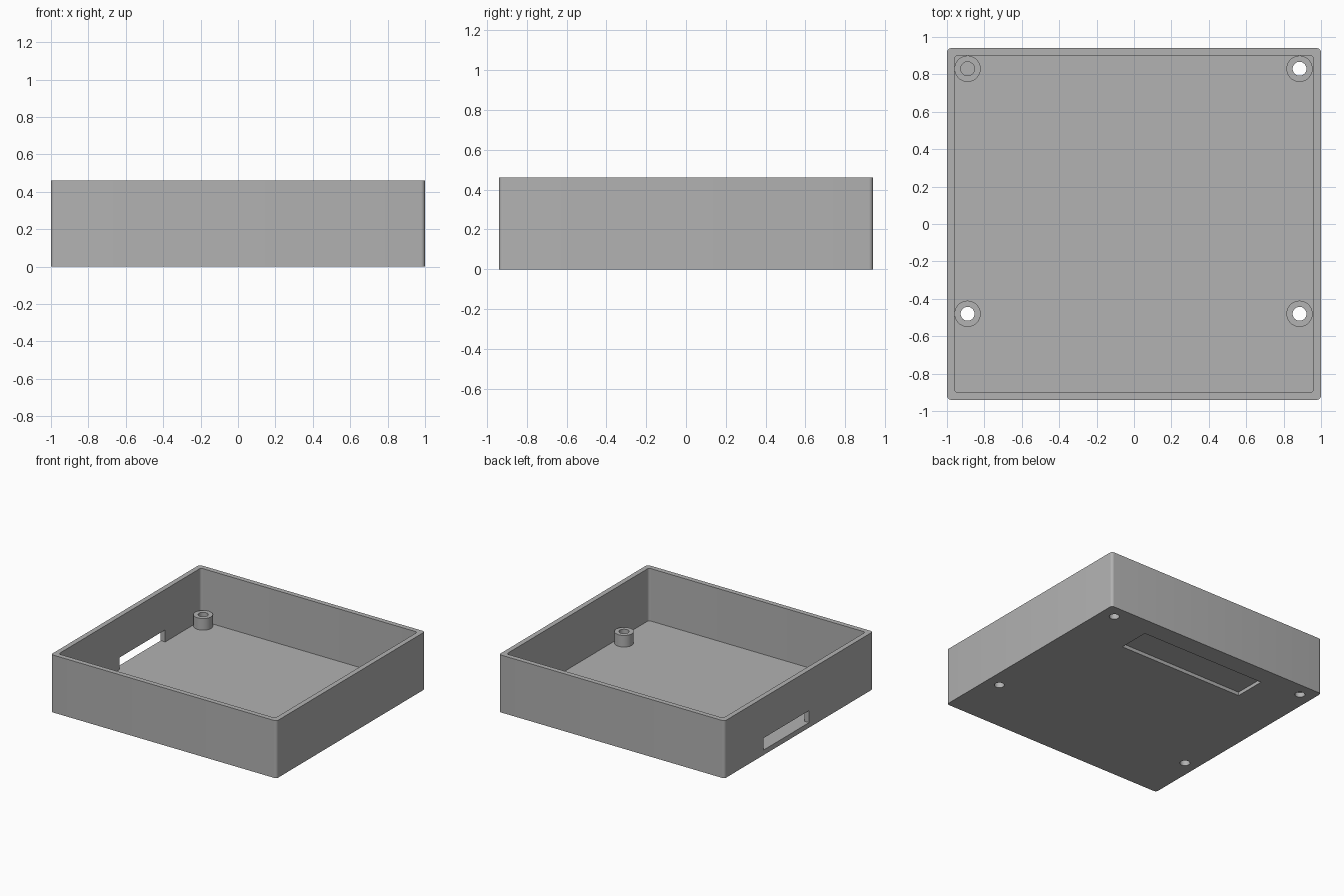
import bpy
import bmesh
import math

# Overall sizes
HALF_X, HALF_Y, HEIGHT = 1.0, 0.94, 0.46
WALL, FLOOR = 0.04, 0.04
POST_TOP, POST_R, HOLE_R = 0.133, 0.07, 0.037

cube = bpy.data.objects.get("Cube")
if cube:
    bpy.data.objects.remove(cube, do_unlink=True)

grey = bpy.data.materials.new("grey plastic")
grey.use_nodes = True
COLOUR = (0.445, 0.445, 0.445, 1)
grey.diffuse_color = COLOUR
grey.node_tree.nodes["Principled BSDF"].inputs["Base Color"].default_value = COLOUR


def prism(name, outline, z0, z1):
    """Extrude a flat outline from z0 to z1."""
    bm = bmesh.new()
    face = bm.faces.new([bm.verts.new((x, y, z0)) for x, y in outline])
    top = bmesh.ops.extrude_face_region(bm, geom=[face])["geom"]
    verts = [v for v in top if isinstance(v, bmesh.types.BMVert)]
    bmesh.ops.translate(bm, verts=verts, vec=(0, 0, z1 - z0))
    bmesh.ops.recalc_face_normals(bm, faces=bm.faces)
    mesh = bpy.data.meshes.new(name)
    bm.to_mesh(mesh)
    bm.free()
    mesh.materials.append(grey)
    obj = bpy.data.objects.new(name, mesh)
    bpy.context.collection.objects.link(obj)
    return obj


def circle(x, y, r, n=48):
    return [(x + r * math.cos(math.tau * i / n), y + r * math.sin(math.tau * i / n))
            for i in range(n)]


def rectangle(x0, x1, y0, y1):
    return [(x0, y0), (x1, y0), (x1, y1), (x0, y1)]


def rounded_rectangle(hx, hy, r, steps=6):
    points = []
    for quarter, (sx, sy) in enumerate([(1, 1), (-1, 1), (-1, -1), (1, -1)]):
        for i in range(steps + 1):
            a = (quarter + i / steps) * math.pi / 2
            points.append((sx * (hx - r) + r * math.cos(a),
                           sy * (hy - r) + r * math.sin(a)))
    return points


def cut(target, cutter):
    """Subtract the cutter from the target, then discard it."""
    cutter.hide_render = True
    mod = target.modifiers.new("cut", "BOOLEAN")
    mod.operation = "DIFFERENCE"
    mod.solver = "EXACT"
    mod.object = cutter
    bpy.context.view_layer.objects.active = target
    bpy.ops.object.modifier_apply(modifier=mod.name)
    bpy.data.objects.remove(cutter, do_unlink=True)


def smooth(obj):
    bpy.ops.object.select_all(action="DESELECT")
    obj.select_set(True)
    bpy.context.view_layer.objects.active = obj
    bpy.ops.object.shade_smooth_by_angle(angle=math.radians(30))


# Open tray with rounded vertical corners
tray = prism("tray", rounded_rectangle(HALF_X, HALF_Y, 0.022), 0, HEIGHT)
cut(tray, prism("cavity_cutter",
                rounded_rectangle(HALF_X - WALL, HALF_Y - WALL, 0.02), FLOOR, HEIGHT + 0.1))

# Port slot through the right wall, level with the floor
cut(tray, prism("slot_cutter", rectangle(-1.1, -0.93, -0.13, 0.45), FLOOR, 0.136))

# Shallow recess under the floor
cut(tray, prism("recess_cutter", rectangle(-0.555, 0.555, 0.53, 0.785), -0.1, 0.028))

# Mounting posts with screw holes; the back right hole is closed at floor level
for side, x in (("right", -0.89), ("left", 0.885)):
    for end, y in (("front", -0.48), ("back", 0.83)):
        post = prism(f"{end}_{side}_post", circle(x, y, POST_R), FLOOR, POST_TOP)
        cut(post, prism("bore_cutter", circle(x, y, HOLE_R), 0, HEIGHT))
        smooth(post)
        closed = (end, side) == ("back", "right")
        cut(tray, prism("screw_hole_cutter", circle(x, y, HOLE_R), -0.1,
                        FLOOR - 0.002 if closed else FLOOR + 0.05))
smooth(tray)
